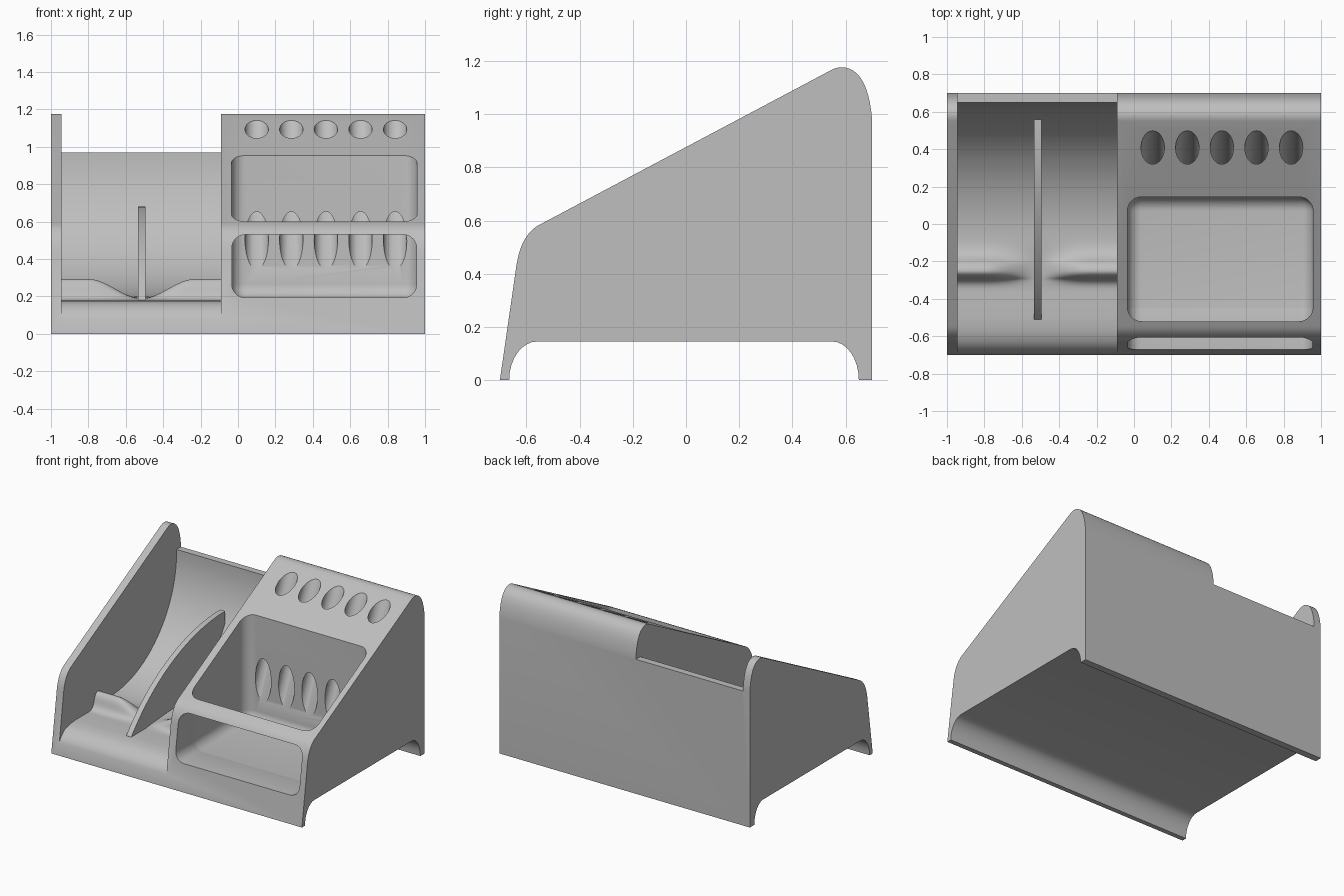
import bpy, bmesh, math
from mathutils import Vector, Matrix

if "Cube" in bpy.data.objects:
    bpy.data.objects.remove(bpy.data.objects["Cube"])

grey = bpy.data.materials.new("plain grey")
grey.use_nodes = True
grey.diffuse_color = (0.52, 0.52, 0.52, 1)
grey.node_tree.nodes["Principled BSDF"].inputs["Base Color"].default_value = (0.52, 0.52, 0.52, 1)


def add_object(name, bm):
    bmesh.ops.recalc_face_normals(bm, faces=bm.faces)
    mesh = bpy.data.meshes.new(name)
    bm.to_mesh(mesh)
    bm.free()
    mesh.materials.append(grey)
    ob = bpy.data.objects.new(name, mesh)
    bpy.context.collection.objects.link(ob)
    return ob


def loft(name, xs, section):
    """Closed solid through the (y, z) outlines given by section(x)."""
    bm = bmesh.new()
    rings = [[bm.verts.new((x, y, z)) for y, z in section(x)] for x in xs]
    for a, b in zip(rings, rings[1:]):
        for i in range(len(a)):
            j = (i + 1) % len(a)
            bm.faces.new((a[i], a[j], b[j], b[i]))
    bm.faces.new(rings[0])
    bm.faces.new(rings[-1])
    return add_object(name, bm)


def bend(a, c, b, n=10):
    """Quadratic curve from a to b, pulled towards c."""
    a, b, c = Vector(a), Vector(b), Vector(c)
    return [tuple(a * (1 - t) ** 2 + c * 2 * t * (1 - t) + b * t * t)
            for t in (i / n for i in range(n + 1))]


def rounded_box(name, low, high, radius):
    bm = bmesh.new()
    bmesh.ops.create_cube(bm, size=1)
    for v in bm.verts:
        v.co = [(l + h) / 2 + c * (h - l) for c, l, h in zip(v.co, low, high)]
    bmesh.ops.bevel(bm, geom=bm.edges[:], offset=radius, segments=8,
                    profile=0.5, affect='EDGES')
    return add_object(name, bm)


def cut(ob, cutter):
    mod = ob.modifiers.new("cut", 'BOOLEAN')
    mod.operation = 'DIFFERENCE'
    mod.solver = 'EXACT'
    mod.object = cutter
    bpy.context.view_layer.objects.active = ob
    bpy.ops.object.modifier_apply(modifier=mod.name)
    bpy.data.objects.remove(cutter)


# Body: side outline with sloped top and a channel underneath
arc = [(math.sin(a), math.cos(a)) for a in (i * math.pi / 16 for i in range(9))]
outline = [(-0.70, 0)]
outline += bend((-0.638, 0.43), (-0.62, 0.555), (-0.54, 0.59))
outline += bend((0.55, 1.168), (0.575, 1.18), (0.60, 1.175), 4)
outline += bend((0.60, 1.175), (0.685, 1.16), (0.70, 0.98))[1:]
outline += [(0.70, 0)]
outline += [(0.55 + 0.10 * c, 0.145 * s) for s, c in arc]
outline += [(-0.56 - 0.105 * s, 0.145 * c) for s, c in arc]
body = loft("body", (-1, 1), lambda x: outline)

# Roll bay: round hollow with a ridge that dips in the middle
FIN_X = -0.515


def bay_section(x):
    t = min(abs(x - FIN_X) / 0.28, 1)
    rise = t * t * (3 - 2 * t)
    pts = [(-0.8, 0.08), (-0.688, 0.085), (-0.67, 0.12), (-0.63, 0.155),
           (-0.57, 0.174), (-0.5, 0.18), (-0.37, 0.18)]
    ridge = bend((-0.35, 0.18), (-0.30, 0.18), (-0.29, 0.24), 5)
    ridge += bend((-0.29, 0.24), (-0.275, 0.292), (-0.25, 0.292), 5)[1:]
    ridge += bend((-0.25, 0.292), (-0.215, 0.29), (-0.19, 0.245), 4)[1:]
    ridge += bend((-0.19, 0.245), (-0.165, 0.205), (-0.10, 0.20), 4)[1:]
    pts += [(y, 0.18 + (y + 0.35) * 0.08 + (z - 0.18 - (y + 0.35) * 0.08) * rise)
            for y, z in ridge]
    for i in range(1, 25):
        a = math.radians(90 * i / 24)
        pts.append((-0.10 + 0.75 * math.sin(a), 0.95 - 0.75 * math.cos(a)))
    return pts + [(0.65, 0.97), (0.8, 0.97), (0.8, 1.4), (-0.8, 1.4)]


bay_xs = [-0.945] + [FIN_X + 0.28 * i / 14 for i in range(-14, 15)] + [-0.09]
cut(body, loft("bay_cutter", bay_xs, bay_section))

# Tray: pocket open through the slope and through the front
cut(body, rounded_box("tray_cutter", (-0.035, -0.52, 0.19), (0.957, 0.145, 1.5), 0.075))
cut(body, rounded_box("front_cutter", (-0.033, -1.0, 0.193), (0.955, -0.2, 0.53), 0.072))

# Five slanted pen holes running down into the tray
axis = Vector((0, 0.407, 0.914)).normalized()
for i in range(5):
    bm = bmesh.new()
    mid = Vector((0.10 + 0.185 * i, 0.41, 1.095)) - axis * 0.3
    bmesh.ops.create_cone(bm, cap_ends=True, segments=40, radius1=0.0625, radius2=0.0625,
                          depth=1.2, matrix=Matrix.Translation(mid)
                          @ axis.to_track_quat('Z', 'Y').to_matrix().to_4x4())
    cut(body, add_object("hole_cutter", bm))

# Divider fin standing in the bay
fin_outline = [(y, 0.68 - 1.395 + math.sqrt(1.395 ** 2 - (y - 0.56) ** 2))
               for y in (-0.51 + 1.07 * i / 24 for i in range(25))]
fin_outline += [(0.56, 0.57), (0.4, 0.37), (0.2, 0.23), (-0.1, 0.17), (-0.5, 0.16)]
fin = loft("divider_fin", (FIN_X - 0.02, FIN_X + 0.02), lambda x: fin_outline)

# Smooth the curves, keep the edges sharp
bpy.ops.object.select_all(action='DESELECT')
for ob in (body, fin):
    ob.select_set(True)
bpy.context.view_layer.objects.active = body
bpy.ops.object.shade_smooth_by_angle(angle=math.radians(30))
